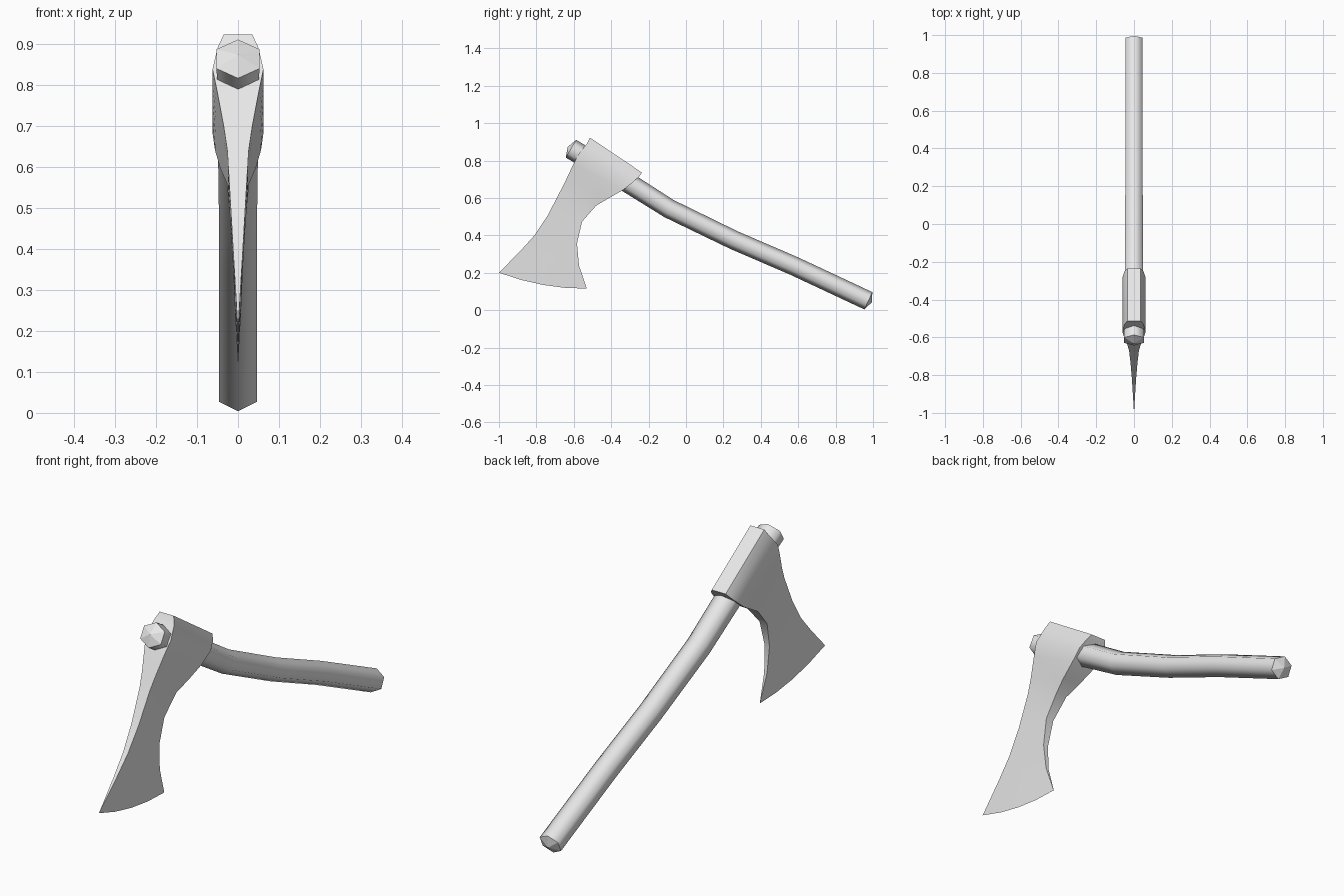
import bpy
import bmesh
import math
from mathutils import Vector

default_cube = bpy.data.objects.get("Cube")
if default_cube:
    bpy.data.objects.remove(default_cube, do_unlink=True)

# One plain grey for the whole tool
grey = bpy.data.materials.new("light_grey")
grey.use_nodes = True
grey.diffuse_color = (0.8, 0.8, 0.8, 1)
grey.node_tree.nodes["Principled BSDF"].inputs["Base Color"].default_value = (0.8, 0.8, 0.8, 1)


def finish(bm, name):
    """Turn a bmesh into a named object with the shared material."""
    bmesh.ops.recalc_face_normals(bm, faces=bm.faces)
    mesh = bpy.data.meshes.new(name)
    bm.to_mesh(mesh)
    bm.free()
    mesh.materials.append(grey)
    obj = bpy.data.objects.new(name, mesh)
    bpy.context.collection.objects.link(obj)
    return obj


def build_handle():
    """Curved six-sided shaft swept along a path, with pointed end caps."""
    path = [Vector((0, y, z)) for y, z in (
        (-0.615, 0.863), (-0.3, 0.675), (-0.091, 0.543),
        (0.255, 0.375), (0.58, 0.235), (0.975, 0.05))]
    radii = (0.055, 0.054, 0.052, 0.051, 0.051, 0.051)
    widths = (0.052, 0.049, 0.047, 0.046, 0.046, 0.046)
    bm = bmesh.new()
    rings = []
    for i, centre in enumerate(path):
        before = path[max(i - 1, 0)]
        after = path[min(i + 1, len(path) - 1)]
        along = (after - before).normalized()
        up = Vector((1, 0, 0)).cross(along)
        ring = []
        for k in range(6):
            angle = math.pi * k / 3
            side = math.sin(angle) / math.sin(math.pi / 3) * widths[i]
            offset = up * math.cos(angle) * radii[i]
            ring.append(bm.verts.new(centre + offset + Vector((side, 0, 0))))
        rings.append(ring)
    for lower, upper in zip(rings, rings[1:]):
        for k in range(6):
            n = (k + 1) % 6
            bm.faces.new((lower[k], lower[n], upper[n], upper[k])).smooth = True
    # Shallow pointed caps stay flat shaded
    for ring, end, inner in ((rings[0], path[0], path[1]),
                             (rings[-1], path[-1], path[-2])):
        tip = bm.verts.new(end + (end - inner).normalized() * 0.02)
        for k in range(6):
            bm.faces.new((ring[k], ring[(k + 1) % 6], tip))
    return finish(bm, "handle")


def build_axe_head():
    """Socket flowing into a thin, flared blade, made of cross rows."""
    # Each row: front y, front z, back y, back z, front and back half width
    rows = (
        (-0.513, 0.922, -0.235, 0.735, 0.035, 0.035),
        (-0.53, 0.89, -0.25, 0.715, 0.05, 0.05),
        (-0.572, 0.838, -0.285, 0.682, 0.062, 0.062),
        (-0.6, 0.785, -0.34, 0.64, 0.051, 0.056),
        (-0.64, 0.7, -0.417, 0.596, 0.035, 0.043),
        (-0.67, 0.64, -0.48, 0.559, 0.026, 0.027),
        (-0.74, 0.505, -0.556, 0.473, 0.018, 0.019),
        (-0.81, 0.4, -0.583, 0.356, 0.012, 0.012),
        (-0.885, 0.317, -0.572, 0.238, 0.007, 0.007),
        (-1, 0.2, -0.53, 0.115, 0, 0))
    columns = 4
    bm = bmesh.new()
    left, right = [], []
    for fy, fz, by, bz, front_half, back_half in rows:
        left_row, right_row = [], []
        sharp_edge = front_half == 0
        for c in range(columns + 1):
            t = c / columns
            # The cutting edge bows outward
            bow = 0.09 * t * (1 - t) if sharp_edge else 0
            y = fy + (by - fy) * t
            z = fz + (bz - fz) * t - bow
            half = front_half + (back_half - front_half) * t
            vert = bm.verts.new((half, y, z))
            left_row.append(vert)
            right_row.append(vert if sharp_edge else bm.verts.new((-half, y, z)))
        left.append(left_row)
        right.append(right_row)

    # Side walls of the head
    for grid in (left, right):
        for a, b in zip(grid, grid[1:]):
            for c in range(columns):
                bm.faces.new((a[c], a[c + 1], b[c + 1], b[c]))
    # Front and back strips, closing to a point at the cutting edge
    for c in (0, columns):
        for i in range(len(rows) - 1):
            corners = (left[i][c], left[i + 1][c], right[i + 1][c], right[i][c])
            bm.faces.new(tuple(dict.fromkeys(corners)))
    # Flat poll on top
    for c in range(columns):
        bm.faces.new((left[0][c], left[0][c + 1], right[0][c + 1], right[0][c]))
    return finish(bm, "axe_head")


build_handle()
head = build_axe_head()
bpy.ops.object.select_all(action='DESELECT')
head.select_set(True)
bpy.context.view_layer.objects.active = head
bpy.ops.object.shade_smooth_by_angle(angle=math.radians(30))
